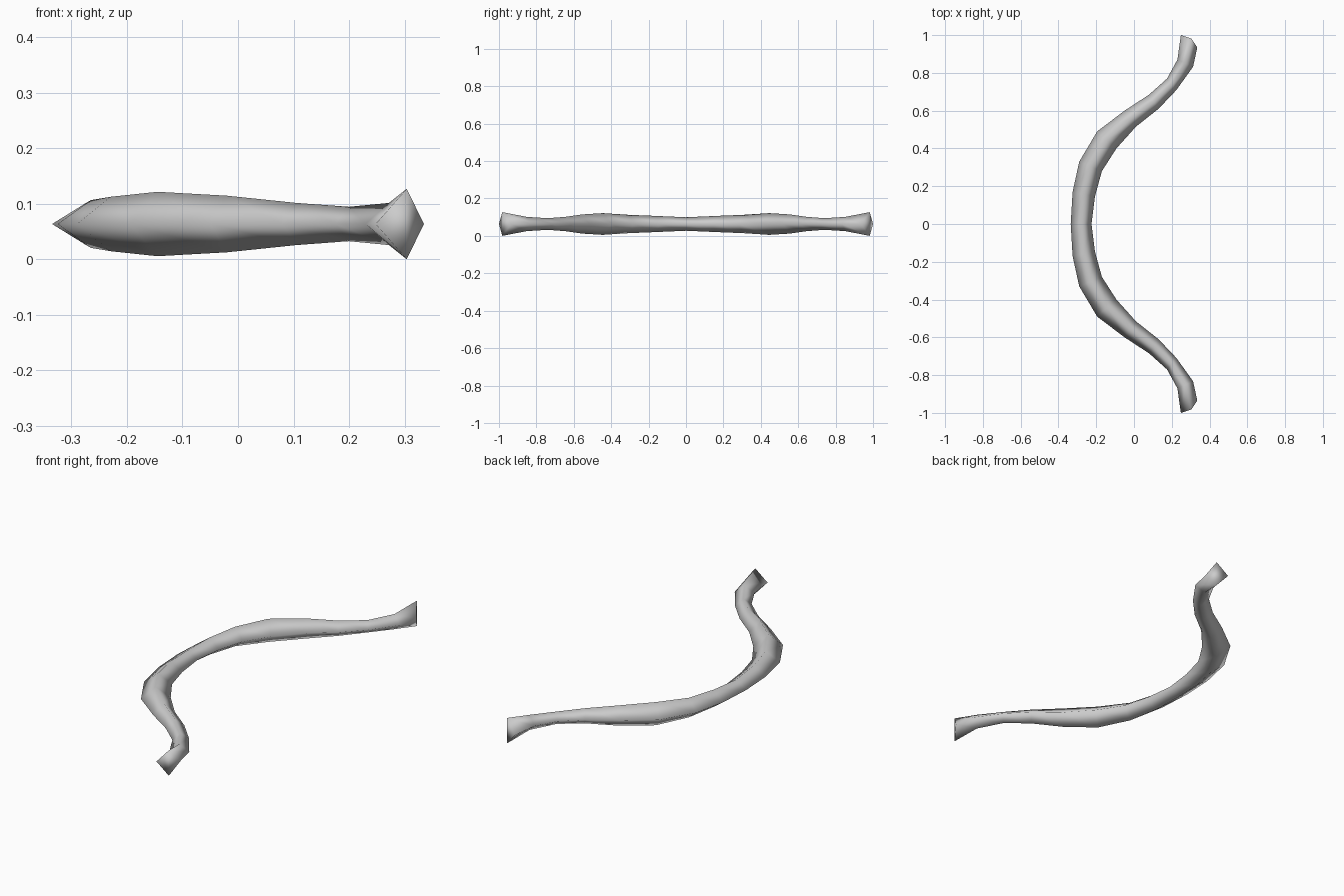
import bpy, bmesh

if "Cube" in bpy.data.objects:
    bpy.data.objects.remove(bpy.data.objects["Cube"])

Z_MID = 0.0635

# Half of the limb, from the grip to the tip:
# (back corner x, y), (belly corner x, y), (ridge x, y), ridge half height
STATIONS = [
    ((-0.335, 0.00), (-0.225, 0.00), (-0.277, 0.00), 0.036),
    ((-0.325, 0.17), (-0.207, 0.145), (-0.265, 0.157), 0.043),
    ((-0.290, 0.33), (-0.170, 0.28), (-0.230, 0.305), 0.049),
    ((-0.195, 0.49), (-0.093, 0.40), (-0.145, 0.445), 0.058),
    ((-0.050, 0.60), (0.010, 0.515), (-0.020, 0.557), 0.051),
    ((0.080, 0.685), (0.130, 0.61), (0.105, 0.648), 0.038),
    ((0.175, 0.77), (0.225, 0.71), (0.200, 0.740), 0.031),
    ((0.230, 0.87), (0.313, 0.833), (0.272, 0.852), 0.038),
    ((0.248, 1.00), (0.335, 0.935), (0.304, 0.982), 0.0635),
]


def diamond_ring(bm, station, side):
    """Four-cornered cross-section; side is 1 or -1 along y."""
    back, belly, ridge, h = station
    corners = [(*back, 0), (*ridge, h), (*belly, 0), (*ridge, -h)]
    return [bm.verts.new((x, y * side, Z_MID + z)) for x, y, z in corners]


wood = bpy.data.materials.new("grey")
wood.diffuse_color = (0.6, 0.6, 0.6, 1)
wood.use_nodes = True
wood.node_tree.nodes["Principled BSDF"].inputs["Base Color"].default_value = wood.diffuse_color

# Bow stave: mirrored stations joined into one curved bar
bm = bmesh.new()
rings = [diamond_ring(bm, s, -1) for s in reversed(STATIONS[1:])]
rings += [diamond_ring(bm, s, 1) for s in STATIONS]
for a, b in zip(rings, rings[1:]):
    for i in range(4):
        j = (i + 1) % 4
        bm.faces.new((a[i], a[j], b[j], b[i]))

# Flared tips closed with a face folded along the ridge corners
for r in (rings[0], rings[-1]):
    bm.faces.new((r[0], r[1], r[3]))
    bm.faces.new((r[1], r[2], r[3]))
bmesh.ops.recalc_face_normals(bm, faces=bm.faces)
for f in bm.faces:
    f.smooth = True

mesh = bpy.data.meshes.new("bow_stave")
bm.to_mesh(mesh)
bm.free()
mesh.materials.append(wood)
stave = bpy.data.objects.new("bow_stave", mesh)
bpy.context.collection.objects.link(stave)
